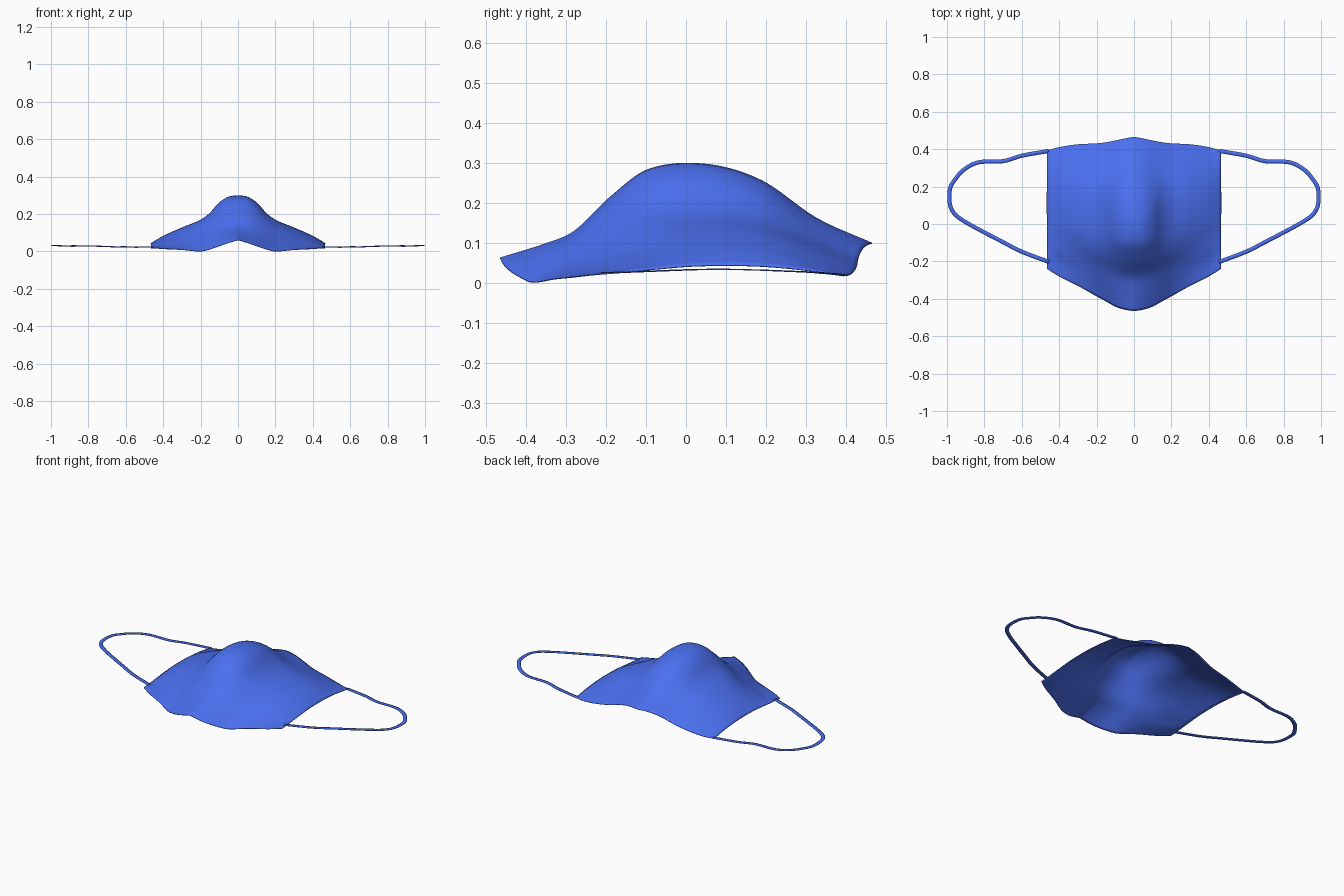
import bpy, bmesh
from mathutils import Vector

if "Cube" in bpy.data.objects:
    bpy.data.objects.remove(bpy.data.objects["Cube"])

blue = bpy.data.materials.new("blue_cloth")
blue.diffuse_color = (0.07, 0.16, 0.87, 1)
blue.use_nodes = True
blue.node_tree.nodes["Principled BSDF"].inputs["Base Color"].default_value = blue.diffuse_color


def interp(ts, vals, t):
    """Smooth curve through uneven stations."""
    n = len(ts)
    i = 0
    while i < n - 2 and t > ts[i + 1]:
        i += 1

    def tangent(k):
        a, b = max(k - 1, 0), min(k + 1, n - 1)
        return (vals[b] - vals[a]) / (ts[b] - ts[a])
    h = ts[i + 1] - ts[i]
    s = (t - ts[i]) / h
    return ((2*s**3 - 3*s**2 + 1) * vals[i] + (s**3 - 2*s**2 + s) * h * tangent(i)
            + (3*s**2 - 2*s**3) * vals[i + 1] + (s**3 - s**2) * h * tangent(i + 1))


def finish(bm, name):
    bmesh.ops.recalc_face_normals(bm, faces=bm.faces)
    bm.normal_update()
    if sum(f.normal.z * f.calc_area() for f in bm.faces) < 0:
        bmesh.ops.reverse_faces(bm, faces=bm.faces)
    mesh = bpy.data.meshes.new(name)
    bm.to_mesh(mesh)
    bm.free()
    ob = bpy.data.objects.new(name, mesh)
    bpy.context.collection.objects.link(ob)
    ob.data.materials.append(blue)
    for p in mesh.polygons:
        p.use_smooth = True
    mod = ob.modifiers.new("cloth_thickness", 'SOLIDIFY')
    mod.thickness = 0.003
    mod.offset = 1
    bpy.context.view_layer.objects.active = ob
    ob.select_set(True)
    bpy.ops.object.shade_smooth_by_angle(angle=0.7)
    ob.select_set(False)
    return ob


def add_grid(bm, rows):
    vs = [[bm.verts.new(p) for p in r] for r in rows]
    for a, b in zip(vs, vs[1:]):
        for i in range(len(a) - 1):
            bm.faces.new((a[i], b[i], b[i + 1], a[i + 1]))


# Mask body: height stations from the nose ridge out to the cheek edge
xs = [0, .05, .1, .15, .2, .3, .4, .465]
front = [-.465, -.457, -.44, -.412, -.385, -.33, -.28, -.24]
back = [.465, .456, .445, .436, .43, .425, .41, .393]
vs = [0, .12, .2, .3, .4, .55, .7, .85, 1]
heights = [
    [.060, .095, .127, .215, .282, .295, .255, .160, .097],
    [.045, .088, .124, .209, .275, .288, .249, .156, .095],
    [.028, .078, .116, .190, .245, .257, .221, .140, .087],
    [.011, .065, .103, .163, .195, .202, .180, .121, .073],
    [.000, .050, .085, .135, .160, .166, .150, .105, .056],
    [.008, .038, .063, .095, .117, .125, .115, .080, .035],
    [.013, .028, .045, .060, .073, .080, .073, .050, .019],
    [.018, .024, .029, .035, .040, .042, .039, .030, .016],
]
NU, NV = 32, 64
rows = []
for i in range(-NU, NU + 1):
    x = .465 * abs(i) / NU
    y0, y1 = interp(xs, front, x), interp(xs, back, x)
    column = [interp(xs, [h[k] for h in heights], x) for k in range(len(vs))]
    rows.append([(.465 * i / NU, y0 + (y1 - y0) * j / NV,
                  interp(vs, column, j / NV)) for j in range(NV + 1)])
bm = bmesh.new()
add_grid(bm, rows)
finish(bm, "mask_body")

# Ear loops: flat ribbons following one path, mirrored to both sides
path = [(.455, .391, .018), (.6, .365, .021), (.7, .336, .023), (.83, .33, .024),
        (.91, .29, .026), (.955, .24, .028), (.983, .19, .03), (.985, .11, .032),
        (.96, .055, .032), (.9, .01, .031), (.8, -.045, .029), (.7, -.097, .027),
        (.6, -.148, .025), (.455, -.203, .024)]
for side, name in ((1, "ear_loop_right"), (-1, "ear_loop_left")):
    n = 90
    stations = list(range(len(path)))
    pts = [Vector([interp(stations, [p[a] for p in path], (len(path) - 1) * k / n)
                   for a in range(3)]) for k in range(n + 1)]
    inner, outer = [], []
    for k, p in enumerate(pts):
        d = pts[min(k + 1, n)] - pts[max(k - 1, 0)]
        w = Vector((-d.y, d.x, 0)).normalized() * .011
        for line, q in ((outer, p + w), (inner, p - w)):
            line.append((side * q.x, q.y, q.z))
    bm = bmesh.new()
    add_grid(bm, [inner, outer])
    finish(bm, name)
